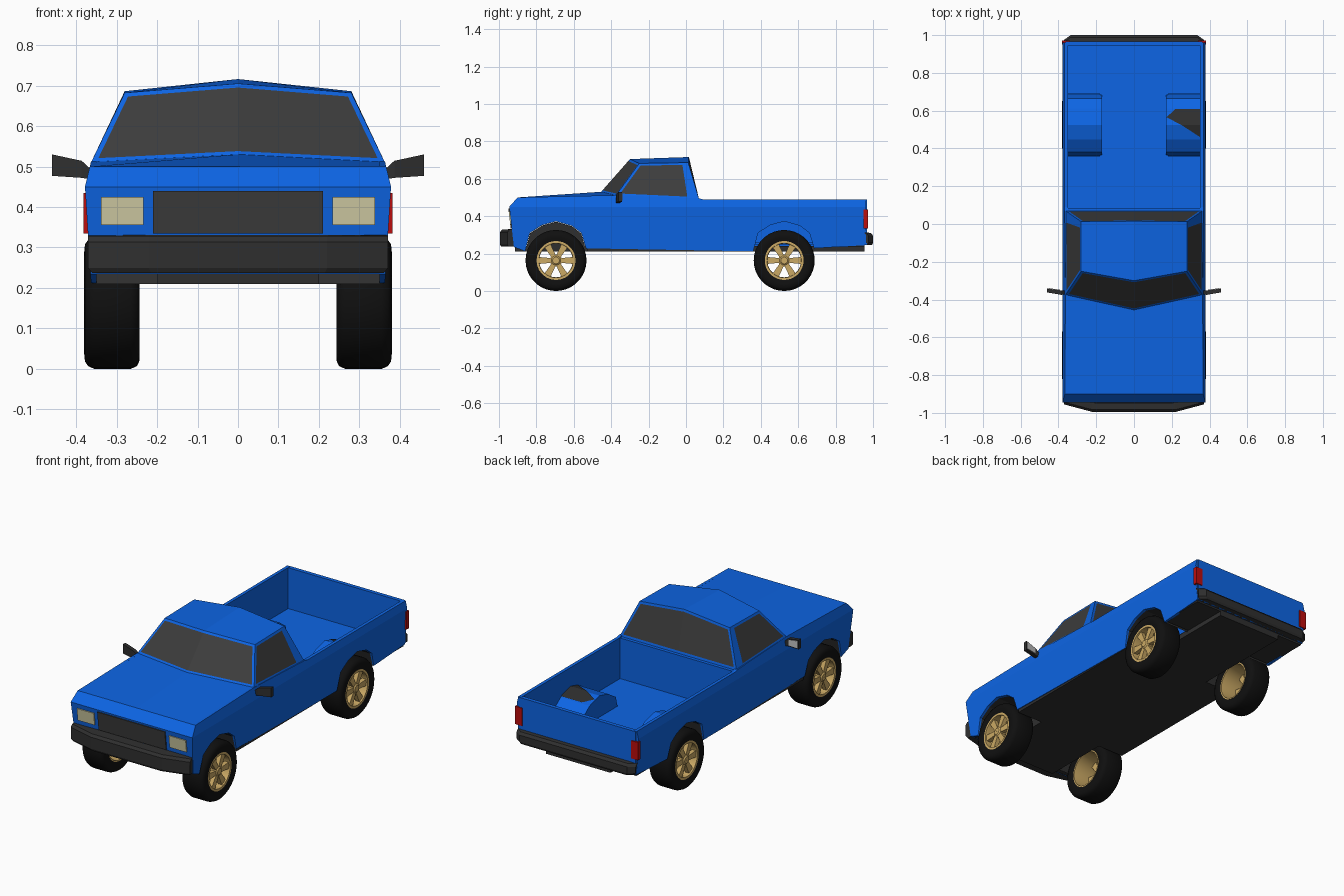
import bpy, bmesh, math
from mathutils import Vector

if "Cube" in bpy.data.objects:
    bpy.data.objects.remove(bpy.data.objects["Cube"])


def material(name, rgb):
    m = bpy.data.materials.new(name)
    m.diffuse_color = (*rgb, 1)
    m.use_nodes = True
    m.node_tree.nodes["Principled BSDF"].inputs["Base Color"].default_value = m.diffuse_color
    return m


BLUE = material("blue_paint", (0.004, 0.13, 0.78))
GLASS = material("dark_glass", (0.046, 0.046, 0.046))
TRIM = material("dark_trim", (0.028, 0.028, 0.028))
RUBBER = material("black_rubber", (0.005, 0.005, 0.005))
GOLD = material("gold_alloy", (0.60, 0.40, 0.13))
CREAM = material("cream_lamp", (0.65, 0.62, 0.38))
RED = material("red_lamp", (0.50, 0.004, 0.004))
SILVER = material("silver_mirror", (0.6, 0.6, 0.6))


def finish(name, bm, mats, mirror=False, smooth=False, recalc=True):
    if recalc:
        bmesh.ops.recalc_face_normals(bm, faces=bm.faces[:])
    if smooth:
        for f in bm.faces:
            f.smooth = True
        for e in bm.edges:
            e.smooth = e.calc_face_angle(0) < math.radians(40)
    me = bpy.data.meshes.new(name)
    bm.to_mesh(me)
    bm.free()
    ob = bpy.data.objects.new(name, me)
    bpy.context.collection.objects.link(ob)
    for m in mats:
        me.materials.append(m)
    if mirror:
        ob.modifiers.new("mirror", 'MIRROR').use_clip = False
    return ob


def boxes(name, items, mat, mirror=False):
    """Boxes given as (x0, x1, y0, y1, z0, z1)."""
    bm = bmesh.new()
    for x0, x1, y0, y1, z0, z1 in items:
        for v in bmesh.ops.create_cube(bm, size=1)["verts"]:
            v.co = ((x0, x1)[v.co.x > 0], (y0, y1)[v.co.y > 0], (z0, z1)[v.co.z > 0])
    return finish(name, bm, [mat], mirror)


def loft(name, sections, mat, closed=True, caps=(True, True), mirror=False, smooth=False):
    """Skin a list of cross-sections with equal point counts."""
    bm = bmesh.new()
    rows = [[bm.verts.new(p) for p in s] for s in sections]
    n = len(rows[0])
    for a, b in zip(rows, rows[1:]):
        for i in range(n if closed else n - 1):
            j = (i + 1) % n
            bm.faces.new((a[i], a[j], b[j], b[i]))
    for row, cap in zip((rows[0], rows[-1]), caps):
        if cap:
            bm.faces.new(row)
    return finish(name, bm, [mat], mirror, smooth)


def lathe(name, profile, yc, zc, mat, n=36):
    """Spin a closed (x, r) profile about an axle along x."""
    rings = []
    for k in range(n + 1):
        a = 2 * math.pi * k / n
        rings.append([(x, yc + r * math.sin(a), zc + r * math.cos(a)) for x, r in profile])
    ob = loft(name, rings, mat, caps=(False, False), mirror=True)
    bm = bmesh.new()
    bm.from_mesh(ob.data)
    bmesh.ops.remove_doubles(bm, verts=bm.verts[:], dist=1e-5)
    bmesh.ops.recalc_face_normals(bm, faces=bm.faces[:])
    for f in bm.faces:
        f.smooth = True
    for e in bm.edges:
        e.smooth = e.calc_face_angle(0) < math.radians(40)
    bm.to_mesh(ob.data)
    bm.free()


FRONT, REAR, AXLE = -0.695, 0.525, 0.163
ARCH = [(-.165, .212), (-.14, .31), (-.075, .352), (0, .372), (.085, .348), (.135, .31), (.16, .228)]


def arch(yc, grow=1.0, lift=0.0):
    return [(yc + y * grow, z + lift) for y, z in ARCH]


# Side panels with wheel openings and a crease at the shoulder
outline = [(-.92, .235), (-.945, .45), (-.90, .50), (-.375, .512), (.07, .495), (.09, .49),
           (.962, .49), (.962, .245)] + arch(REAR)[::-1] + arch(FRONT)[::-1]
bm = bmesh.new()
face = bm.faces.new([bm.verts.new((0.4, y, z)) for y, z in outline])
ext = bmesh.ops.extrude_face_region(bm, geom=[face])["geom"]
for v in ext:
    if isinstance(v, bmesh.types.BMVert):
        v.co.x = 0.35
if face.is_valid is False:
    bm.faces.new([v for v in bm.verts if v.co.x > 0.39])
bmesh.ops.bisect_plane(bm, geom=bm.verts[:] + bm.edges[:] + bm.faces[:],
                       plane_co=(0, 0, .4499), plane_no=(0, 0, 1))
for v in bm.verts:
    if v.co.x > 0.39:
        z = v.co.z
        v.co.x = .363 + (z - .21) * .0625 if z <= .45 else .378 - (z - .45) * .24
finish("side_panel", bm, [BLUE], mirror=True)

# Nose and hood with a raised centre
edge = [(-.92, .235), (-.945, .45), (-.90, .50), (-.375, .511)]
mid = edge[:3] + [(-.455, .53)]
loft("hood", [[(x, y, z) for y, z in (mid if x == 0 else edge)] for x in (-.362, 0, .362)],
     BLUE, closed=False, caps=(False, False))

# Cab: faces by corner points, glass inset into them
bm = bmesh.new()
cache = {}


def vert(p):
    if p not in cache:
        cache[p] = bm.verts.new(p)
    return cache[p]


groups = {"screen": [], "rear": [], "left": [], "right": []}
for s in (1, -1):
    wf, wr, wp = (s * .363, -.375, .51), (s * .363, .07, .49), (s * .363, .022, .492)
    rf, rr, rp = (s * .28, -.25, .682), (s * .28, .012, .686), (s * .28, -.008, .686)
    cf, cr, tf, tr = (0, -.455, .528), (0, .07, .49), (0, -.30, .705), (0, .015, .716)

    def quad(*pts):
        return bm.faces.new([vert(p) for p in pts])
    groups["screen"].append(quad(cf, wf, rf, tf))
    groups["rear"].append(quad(wr, cr, tr, rr))
    groups["right" if s > 0 else "left"].append(quad(wf, wp, rp, rf))
    quad(wp, wr, rr, rp)
    quad(tf, rf, rp, rr, tr)
bmesh.ops.recalc_face_normals(bm, faces=bm.faces[:])
for key, faces in groups.items():
    bmesh.ops.inset_region(bm, faces=faces, thickness=.013, use_even_offset=True, use_boundary=True)
    for f in faces:
        f.material_index = 1
finish("cab", bm, [BLUE, GLASS], recalc=False)

# Load bed: floor beside and between the wheelhouses, front wall, tailgate
boxes("bed_floor", [(-.18, .18, .07, .95, .245, .26), (-.355, .355, .07, .36, .245, .26),
                    (-.355, .355, .688, .95, .245, .26)], BLUE)
boxes("bed_front_wall", [(-.36, .36, .06, .085, .22, .488)], BLUE)
boxes("tailgate", [(-.362, .362, .945, .967, .246, .489)], BLUE)
loft("bed_wheelhouse", [[(x, y, z) for y, z in arch(REAR, 1.03, .008)] for x in (.17, .355)],
     BLUE, closed=False, caps=(True, False), mirror=True)
bm = bmesh.new()
a, b, c, d, e, f = [bm.verts.new(p) for p in (
    (.172, .565, .374), (.22, .61, .362), (.35, .61, .362), (.35, .525, .386), (.25, .525, .386),
    (.35, .46, .368))]
bm.faces.new((a, b, c, d, e))
bm.faces.new((e, d, f))
finish("wheelhouse_patch", bm, [TRIM])

# Dark wheel arch liners and underbody
for label, yc, inner, cap in (("front", FRONT, .2, True), ("rear", REAR, .18, False)):
    loft(label + "_arch_liner", [[(x, y, z) for y, z in arch(yc, .995, -.002)] for x in (inner, .358)],
         TRIM, closed=False, caps=(cap, False), mirror=True)
boxes("underbody", [(-.2, .2, -.915, .955, .21, .24), (-.36, .36, -.915, -.86, .235, .245),
                    (-.36, .36, -.53, .36, .21, .24), (-.36, .36, .687, .955, .235, .245)], TRIM)

# Bumpers, bowed outward at the middle
for label, s, base, corner, tip, z0, z1 in (("front", -1, .92, .955, .995, .237, .328),
                                            ("rear", 1, .955, .975, 1.0, .246, .31)):
    flat = .22 if s < 0 else .335
    secs = []
    for x, y in ((-.37, corner), (-flat, tip), (flat, tip), (.37, corner)):
        low = x * .975
        secs.append([(low, s * base, z0), (low, s * (y - .006), z0), (x, s * y, z0 + .012),
                     (x, s * y, z1 - .014), (x, s * (y - .012), z1), (x, s * base, z1 + .004)])
    loft(label + "_bumper", secs, TRIM)


# Grille and lamps as plates on the sloping nose
def nose_plate(name, x0, x1, z0, z1, mat, mirror=False):
    def ny(z):
        return -.92 - (z - .235) * .025 / .215
    loft(name, [[(x, ny(z0) - .006, z0), (x, ny(z1) - .006, z1), (x, ny(z1) + .003, z1),
                 (x, ny(z0) + .003, z0)] for x in (x0, x1)], mat, mirror=mirror)


nose_plate("grille", -.21, .21, .335, .44, GLASS)
nose_plate("headlight", .233, .338, .356, .425, CREAM, True)
boxes("tail_light", [(.338, .382, .95, .972, .335, .435)], RED, True)

# Door mirrors with silver glass facing back
loft("door_mirror", [[(x, y0, z0), (x, y1, z0), (x, y1, z1), (x, y0, z1)] for x, y0, y1, z0, z1 in (
    (.362, -.372, -.352, .468, .492), (.386, -.375, -.352, .472, .514), (.46, -.362, -.342, .477, .53))],
    TRIM, mirror=True)
loft("mirror_glass", [[(x, y, z0), (x, y + .003, z0), (x, y + .003, z1), (x, y, z1)]
                      for x, y, z0, z1 in ((.392, -.351, .48, .51), (.456, -.342, .483, .524))],
     SILVER, mirror=True)

# Wheels: tyre, rim barrel, hub and six spokes
for label, yc in (("front", FRONT), ("rear", REAR)):
    lathe(label + "_tyre", [(.25, .10), (.243, .125), (.244, .145), (.25, .156), (.265, .163), (.355, .163),
                            (.37, .156), (.378, .145), (.38, .125), (.372, .10)], yc, AXLE, RUBBER)
    lathe(label + "_rim", [(.248, .104), (.374, .104), (.374, .092), (.36, .090), (.248, .097)],
          yc, AXLE, GOLD)
    lathe(label + "_hub", [(.335, .001), (.335, .032), (.362, .032), (.368, .022), (.372, .018), (.372, .001)],
          yc, AXLE, GOLD, 24)
    bm = bmesh.new()
    for k in range(6):
        ang = math.pi * (k + .5) / 3
        out, side = Vector((0, math.sin(ang), math.cos(ang))), Vector((0, math.cos(ang), -math.sin(ang)))
        for v in bmesh.ops.create_cube(bm, size=1)["verts"]:
            far = v.co.z > 0
            v.co = (Vector((0, yc, AXLE)) + out * (.096 if far else .02)
                    + side * math.copysign(.019 if far else .012, v.co.y)
                    + Vector((.366 if v.co.x > 0 else .342, 0, 0)))
    finish(label + "_spokes", bm, [GOLD], mirror=True)
